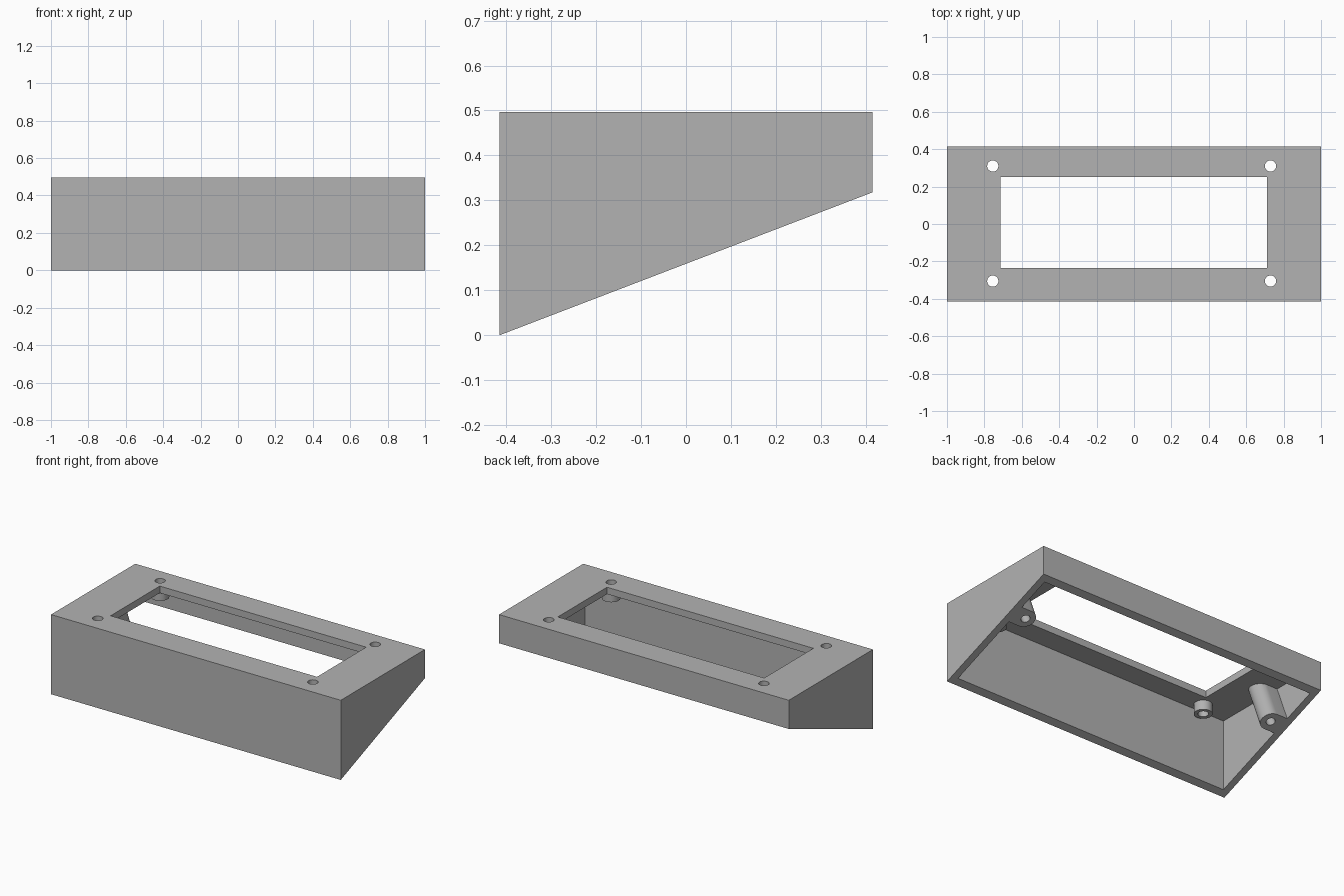
import bpy
import bmesh
from math import atan2, cos, sin, pi, tau
from mathutils import Matrix

cube = bpy.data.objects.get("Cube")
if cube:
    bpy.data.objects.remove(cube, do_unlink=True)

# Main dimensions
HALF_DEPTH, TOP, BACK_LOW, WALL = 0.415, 0.497, 0.318, 0.043
SLOPE = atan2(BACK_LOW, 2 * HALF_DEPTH)
CEILING = TOP - WALL

grey = bpy.data.materials.new("plain_grey")
grey.use_nodes = True
grey.diffuse_color = (0.45, 0.45, 0.45, 1)
grey.node_tree.nodes["Principled BSDF"].inputs["Base Color"].default_value = grey.diffuse_color


def prism(name, outline, z0, z1, matrix=Matrix()):
    """Extrude a counter-clockwise outline from z0 to z1."""
    bm = bmesh.new()
    low = [bm.verts.new((x, y, z0)) for x, y in outline]
    high = [bm.verts.new((x, y, z1)) for x, y in outline]
    bm.faces.new(low[::-1])
    bm.faces.new(high)
    for i in range(len(low)):
        j = (i + 1) % len(low)
        bm.faces.new((low[i], low[j], high[j], high[i]))
    bm.transform(matrix)
    bmesh.ops.recalc_face_normals(bm, faces=bm.faces)
    mesh = bpy.data.meshes.new(name)
    bm.to_mesh(mesh)
    bm.free()
    mesh.materials.append(grey)
    obj = bpy.data.objects.new(name, mesh)
    bpy.context.collection.objects.link(obj)
    return obj


def rect(x0, x1, y0, y1):
    return [(x0, y0), (x1, y0), (x1, y1), (x0, y1)]


def circle(x, y, r, n=32):
    return [(x + r * cos(tau * i / n), y + r * sin(tau * i / n)) for i in range(n)]


def combine(target, tool, operation):
    """Apply a boolean and discard the tool."""
    tool.hide_render = True
    mod = target.modifiers.new(tool.name, "BOOLEAN")
    mod.object, mod.operation, mod.solver = tool, operation, "EXACT"
    bpy.context.view_layer.objects.active = target
    bpy.ops.object.modifier_apply(modifier=mod.name)
    bpy.data.objects.remove(tool, do_unlink=True)


# Hollow shell, left long at the bottom until the slope is cut
body = prism("sloped_enclosure", rect(-1, 1, -HALF_DEPTH, HALF_DEPTH), -0.1, TOP)
inner_y = HALF_DEPTH - WALL
combine(body, prism("cavity", rect(WALL - 1, 1 - WALL, -inner_y, inner_y), -0.3, CEILING), "DIFFERENCE")

# Short screw bosses under the top plate
screws = [(x, y) for x in (-0.755, 0.73) for y in (-0.305, 0.31)]
for x, y in screws:
    combine(body, prism("boss", circle(x, y, 0.052), 0.395, TOP - 0.02), "UNION")

# Round-nosed side posts, square to the sloped underside
POST_X, POST_Y, POST_R = 0.884, 0.121, 0.06
post_z = (POST_Y + HALF_DEPTH) * BACK_LOW / (2 * HALF_DEPTH)
tilt = Matrix.Rotation(SLOPE, 4, "X")
for side in (-1, 1):
    frame = Matrix.Translation((side * POST_X, POST_Y, post_z)) @ tilt
    reach = 0.98 - POST_X
    nose = [(-side * POST_R * sin(pi * i / 16), -side * POST_R * cos(pi * i / 16))
            for i in range(17)]
    # the nose runs clockwise, so it is reversed before joining the wall side
    outline = [(side * reach, -side * POST_R)] + nose + [(side * reach, side * POST_R)]
    combine(body, prism("post", outline[::-1], -0.05, 0.289, frame), "UNION")
    combine(body, prism("post_hole", circle(0, 0, 0.026, 24), -0.1, 0.2, frame), "DIFFERENCE")

# Window and screw holes through the top
combine(body, prism("window", rect(-0.715, 0.71, -0.235, 0.25), 0.36, 0.6), "DIFFERENCE")
for x, y in screws:
    combine(body, prism("screw_hole", circle(x, y, 0.03), 0.3, 0.6), "DIFFERENCE")

# Sloped underside
slope_frame = Matrix.Translation((0, -HALF_DEPTH, 0)) @ tilt
combine(body, prism("slope_cut", rect(-1.5, 1.5, -0.5, 1.5), -1, 0, slope_frame), "DIFFERENCE")

# Smooth round parts, crisp edges
bpy.ops.object.select_all(action="DESELECT")
body.select_set(True)
bpy.context.view_layer.objects.active = body
bpy.ops.object.shade_smooth_by_angle(angle=pi / 6)
